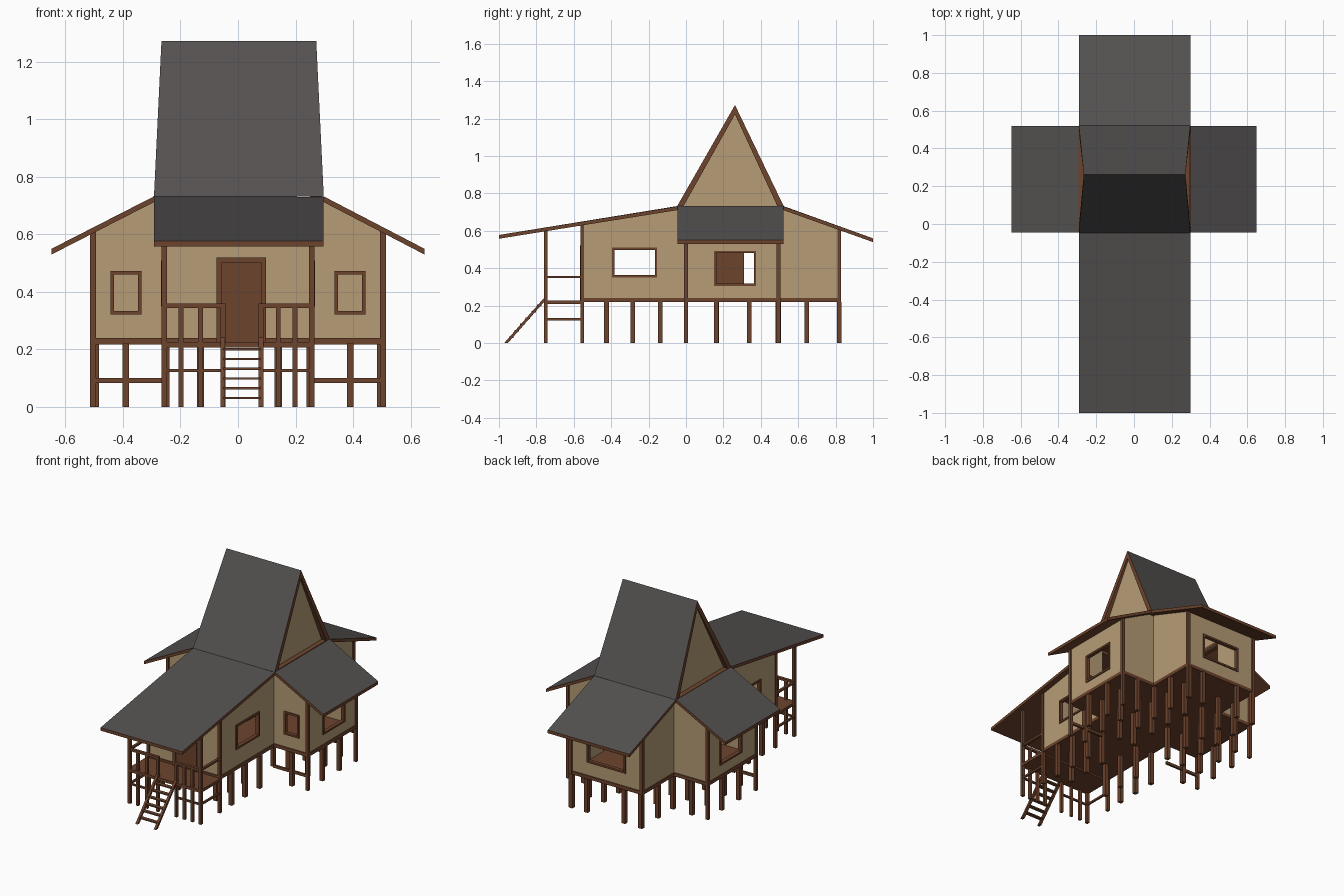
import bpy, bmesh
from mathutils import Vector as V

cube = bpy.data.objects.get("Cube")
if cube:
    bpy.data.objects.remove(cube)


def material(name, rgb):
    m = bpy.data.materials.new(name)
    m.use_nodes = True
    m.diffuse_color = (*rgb, 1)
    m.node_tree.nodes["Principled BSDF"].inputs["Base Color"].default_value = (*rgb, 1)
    return m


TAN = material("tan wall", (0.47, 0.335, 0.18))
WOOD = material("brown wood", (0.155, 0.057, 0.026))
GREY = material("grey roofing", (0.088, 0.081, 0.08))


def prism(bm, quad, offsets):
    """Solid between a quad and its offset copy; returns the first quad's face."""
    if isinstance(offsets, V):
        offsets = [offsets] * 4
    a = [bm.verts.new(p) for p in quad]
    b = [bm.verts.new(V(p) + o) for p, o in zip(quad, offsets)]
    face = bm.faces.new(a)
    bm.faces.new(b[::-1])
    for i in range(4):
        j = (i + 1) % 4
        bm.faces.new((a[j], a[i], b[i], b[j]))
    return face


def box(bm, x0, x1, y0, y1, z0, z1):
    prism(bm, [(x0, y0, z0), (x1, y0, z0), (x1, y1, z0), (x0, y1, z0)], V((0, 0, z1 - z0)))


def post(bm, x, y, z0, z1, w=0.02):
    box(bm, x - w / 2, x + w / 2, y - w / 2, y + w / 2, z0, z1)


def finish(name, bm, *mats):
    bmesh.ops.recalc_face_normals(bm, faces=bm.faces)
    me = bpy.data.meshes.new(name)
    bm.to_mesh(me)
    bm.free()
    for m in mats:
        me.materials.append(m)
    ob = bpy.data.objects.new(name, me)
    bpy.context.collection.objects.link(ob)


EAVE = 0.732
FRONT, BACK, SIDE = 0.162, 0.36, 0.515     # roof slopes
W, S = 0.26, 0.505                         # half widths of main block and side wings
YF, Y0, Y1, YB = -0.555, 0, 0.495, 0.82    # wall lines from front to back
YP = -0.75                                 # porch front


def roof_z(x, y):
    return EAVE - max((-0.045 - y) * FRONT, (y - 0.52) * BACK, (abs(x) - 0.295) * SIDE)


def under_roof(x, y):
    return roof_z(x, y) - 0.012


# Low wing roofs and the steep central roof: grey on top, wood edges and underside
def roof(name, quad, offsets):
    bm = bmesh.new()
    top = prism(bm, quad, offsets)
    for f in bm.faces:
        f.material_index = 0 if f is top else 1
    finish(name, bm, GREY, WOOD)


XL, XR = -0.292, 0.298


def wing_roof(name, x0, x1, y0, y1):
    quad = [(x, y, roof_z(x, y)) for x, y in ((x0, y0), (x1, y0), (x1, y1), (x0, y1))]
    roof(name, quad, V((0, 0, -0.02)))


wing_roof("front_roof", XL, XR, -1.0, -0.045)
wing_roof("back_roof", XL, XR, 0.52, 1.0)


def side_roof(name, xi, xo):
    quad = [(xi, -0.045, EAVE), (xo, -0.045, 0.55), (xo, 0.52, 0.55), (xi, 0.52, EAVE)]
    roof(name, quad, V((0, 0, -0.02)))


side_roof("left_roof", XR, 0.648)
side_roof("right_roof", XL, -0.648)

RIDGE_Y, RIDGE_Z = 0.262, 1.272
for name, y, inward in (("steep_roof_front", -0.047, 0.034), ("steep_roof_back", 0.522, -0.034)):
    quad = [(XL, y, EAVE), (XR, y, EAVE), (0.272, RIDGE_Y, RIDGE_Z), (-0.266, RIDGE_Y, RIDGE_Z)]
    eave, ridge = V((0, inward, 0)), V((0, 0, -0.05))
    roof(name, quad, [eave, eave, ridge, ridge])

# Gable triangles and the ledge below them
bm = bmesh.new()
ledge = bmesh.new()
for s in (-1, 1):
    pts = [(-0.03, EAVE - 0.02), (0.505, EAVE - 0.02), (RIDGE_Y + 0.005, 1.24), (RIDGE_Y - 0.005, 1.24)]
    prism(bm, [(s * 0.262, y, z) for y, z in pts], V((-s * 0.01, 0, 0)))
    x0, x1 = sorted((s * 0.25, s * 0.294))
    box(ledge, x0, x1, -0.04, 0.515, 0.714, EAVE + 0.001)
finish("gables", bm, TAN)
finish("gable_ledges", ledge, WOOD)

# Walls: thin panels whose tops follow the roof, with framed window openings
walls, frames = bmesh.new(), bmesh.new()


def wall(a, b, hole=None):
    a, b = V((*a, 0)), V((*b, 0))
    d = (b - a).normalized()
    length = (b - a).length
    inward = V((-d.y, d.x, 0))

    def at(u, z):
        p = a + d * u
        return p + V((0, 0, under_roof(p.x, p.y) if z is None else z))

    def panel(bm, u0, u1, z0, z1, out=0.0, thick=0.01):
        quad = [at(u0, z0), at(u1, z0), at(u1, z1), at(u0, z1)]
        prism(bm, [p - inward * out for p in quad], inward * thick)

    base = 0.235
    if not hole:
        panel(walls, 0, length, base, None)
        return
    u0, u1, z0, z1 = hole
    panel(walls, 0, u0, base, None)
    panel(walls, u1, length, base, None)
    panel(walls, u0, u1, base, z0)
    panel(walls, u0, u1, z1, None)
    t = 0.012
    for f in ((u0, u0 + t, z0, z1), (u1 - t, u1, z0, z1), (u0, u1, z0, z0 + t), (u0, u1, z1 - t, z1)):
        panel(frames, *f, out=0.007, thick=0.024)


wall((-W, YF), (W, YF))
wall((W, YF), (W, Y0), (0.16, 0.4, 0.35, 0.51))
wall((W, Y0), (S, Y0), (0.075, 0.183, 0.322, 0.472))
wall((S, Y0), (S, Y1), (0.15, 0.375, 0.305, 0.492))
wall((S, Y1), (W, Y1))
wall((W, Y1), (W, YB))
wall((W, YB), (-W, YB), (0.12, 0.4, 0.325, 0.49))
wall((-W, YB), (-W, Y1))
wall((-W, Y1), (-S, Y1))
wall((-S, Y1), (-S, Y0), (0.12, 0.345, 0.305, 0.492))
wall((-S, Y0), (-W, Y0), (0.062, 0.17, 0.322, 0.472))
wall((-W, Y0), (-W, YF), (0.155, 0.395, 0.35, 0.51))
finish("walls", walls, TAN)
finish("window_frames", frames, WOOD)

# Front door with its frame, and an open door leaf indoors
bm = bmesh.new()
box(bm, -0.055, 0.08, YF - 0.006, YF, 0.225, 0.505)
for x0, x1, z0 in ((-0.075, -0.055, 0.225), (0.08, 0.098, 0.225), (-0.075, 0.098, 0.503)):
    box(bm, x0, x1, YF - 0.012, YF, z0, 0.52)
finish("front_door", bm, WOOD)
bm = bmesh.new()
box(bm, -0.06, -0.048, 0.16, 0.31, 0.24, 0.505)
finish("inner_door", bm, WOOD)

# Floors and porch deck
bm = bmesh.new()
box(bm, -W - 0.005, W + 0.005, YF - 0.006, YB + 0.006, 0.218, 0.24)
for s in (-1, 1):
    x0, x1 = sorted((s * W, s * (S + 0.005)))
    box(bm, x0, x1, Y0 - 0.006, Y1 + 0.006, 0.218, 0.24)
box(bm, -W - 0.005, W + 0.005, YP - 0.01, YF, 0.207, 0.226)
finish("floors", bm, WOOD)

# Tall corner posts up to the roof
bm = bmesh.new()
for s in (-1, 1):
    for x, y in ((0.256, YP), (0.256, YF), (0.256, YB), (S - 0.001, Y0), (S - 0.001, Y1)):
        post(bm, s * x, y, 0, under_roof(x, y))
finish("corner_posts", bm, WOOD)

# Stilts under the floors
bm = bmesh.new()
for y in (-0.425, -0.285, -0.137, 0.163, 0.338, Y1 - 0.005, 0.645, YB):
    for x in (-0.25, -0.13, 0.14, 0.25):
        post(bm, x, y, 0, 0.22, 0.025)
for s in (-1, 1):
    for y in (Y0, 0.163, 0.338, Y1):
        post(bm, s * 0.39, y, 0, 0.22, 0.024)
    for y in (0.163, 0.338):
        post(bm, s * 0.495, y, 0, 0.22, 0.024)
finish("stilts", bm, WOOD)

# Braces between stilts
bm = bmesh.new()
for s in (-1, 1):
    x0, x1 = sorted((s * 0.256, s * S))
    box(bm, x0, x1, Y0 - 0.007, Y0 + 0.007, 0.084, 0.101)
    post_x = s * 0.256
    box(bm, post_x - 0.006, post_x + 0.006, YP, YF, 0.121, 0.133)
for x0, x1 in ((-0.256, -0.052), (0.08, 0.256)):
    box(bm, x0, x1, YP - 0.006, YP + 0.006, 0.121, 0.132)
finish("braces", bm, WOOD)

# Porch railing; its balusters run down to the ground
bm = bmesh.new()
for x in (-0.198, -0.13, 0.14, 0.198):
    post(bm, x, YP, 0, 0.35, 0.017)
for x in (-0.052, 0.08):
    post(bm, x, YP, 0, 0.35, 0.017)
for x0, x1 in ((-0.256, -0.044), (0.072, 0.256)):
    box(bm, x0, x1, YP - 0.009, YP + 0.009, 0.344, 0.359)
for s in (-1, 1):
    box(bm, s * 0.256 - 0.008, s * 0.256 + 0.008, YP, YF, 0.346, 0.359)
finish("porch_railing", bm, WOOD)

# Ladder to the porch
bm = bmesh.new()
for x in (-0.061, 0.072):
    side = [(x, -0.972, 0), (x, -0.952, 0), (x, -0.745, 0.235), (x, -0.757, 0.243)]
    prism(bm, side, V((0.016, 0, 0)))
for i in range(6):
    z = 0.031 + i * 0.034
    y = -0.962 + z * 0.88
    box(bm, -0.05, 0.078, y - 0.012, y + 0.012, z - 0.004, z + 0.004)
finish("ladder", bm, WOOD)
